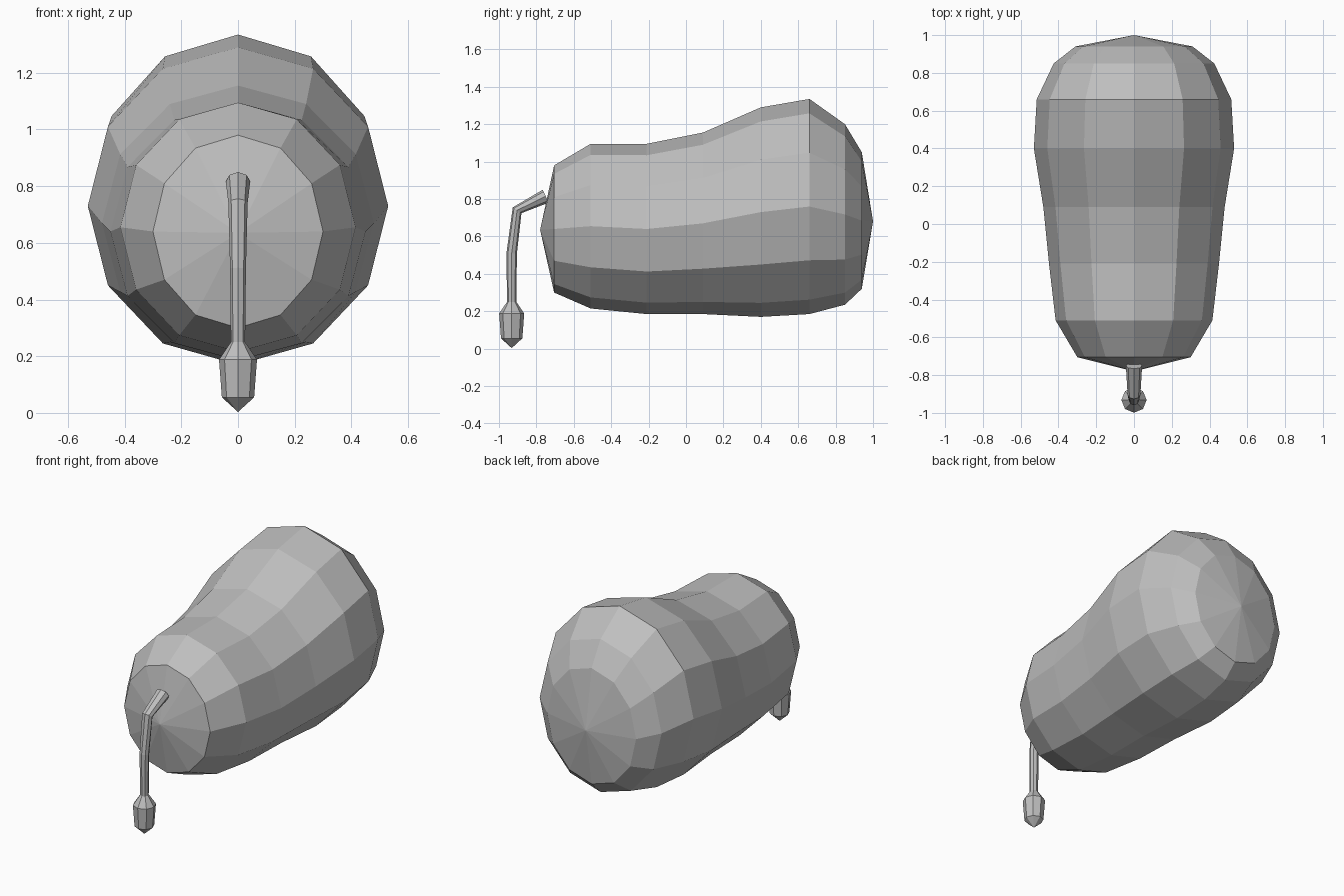
import bpy, bmesh, math
from mathutils import Vector

if "Cube" in bpy.data.objects:
    bpy.data.objects.remove(bpy.data.objects["Cube"])

grey = bpy.data.materials.new("plain grey")
grey.diffuse_color = (0.52, 0.52, 0.52, 1)
grey.use_nodes = True
grey.node_tree.nodes["Principled BSDF"].inputs["Base Color"].default_value = grey.diffuse_color


def loft(name, rings, sides, start_tip=None, end_tip=None):
    """Skin rings given as (centre, up vector, x radius, up radius)."""
    bm = bmesh.new()
    loops = []
    for c, up, rx, ru in rings:
        loop = []
        for i in range(sides):
            a = 2 * math.pi * i / sides
            p = Vector(c) + Vector((rx * math.sin(a), 0, 0)) + Vector(up).normalized() * ru * math.cos(a)
            loop.append(bm.verts.new(p))
        loops.append(loop)
    for a, b in zip(loops, loops[1:]):
        for i in range(sides):
            j = (i + 1) % sides
            bm.faces.new((a[i], a[j], b[j], b[i]))
    for loop, tip in ((loops[0], start_tip), (loops[-1], end_tip)):
        if tip is None:
            bm.faces.new(loop)
        else:
            t = bm.verts.new(tip)
            for i in range(sides):
                bm.faces.new((loop[i], loop[(i + 1) % sides], t))
    bmesh.ops.recalc_face_normals(bm, faces=bm.faces)
    me = bpy.data.meshes.new(name)
    bm.to_mesh(me)
    bm.free()
    me.materials.append(grey)
    ob = bpy.data.objects.new(name, me)
    bpy.context.collection.objects.link(ob)
    return ob


# Body: twelve-sided rings as (y, bottom z, top z, half width)
profile = [(-0.705, 0.30, 0.98, 0.30), (-0.51, 0.215, 1.095, 0.415),
           (-0.21, 0.185, 1.095, 0.45), (0.09, 0.185, 1.155, 0.48),
           (0.40, 0.17, 1.29, 0.53), (0.66, 0.185, 1.335, 0.515),
           (0.85, 0.235, 1.20, 0.425), (0.94, 0.32, 1.05, 0.31)]
loft("body", [((0, y, (b + t) / 2), (0, 0, 1), w, (t - b) / 2) for y, b, t, w in profile],
     12, (0, -0.78, 0.635), (0, 1.0, 0.68))

# Hanging bent stalk
loft("stalk", [((0, -0.75, 0.815), (0, -0.42, 0.9), 0.043, 0.038),
               ((0, -0.903, 0.74), (0, -0.83, 0.55), 0.034, 0.028),
               ((0, -0.932, 0.51), (0, -1, 0.08), 0.028, 0.028),
               ((0, -0.932, 0.24), (0, -1, 0), 0.025, 0.025)], 8)

# Bulb on the end of the stalk
loft("bulb", [((0, -0.932, z), (0, -1, 0), r, r)
              for z, r in ((0.25, 0.025), (0.188, 0.067), (0.055, 0.057))],
     8, None, (0, -0.932, 0.003))
